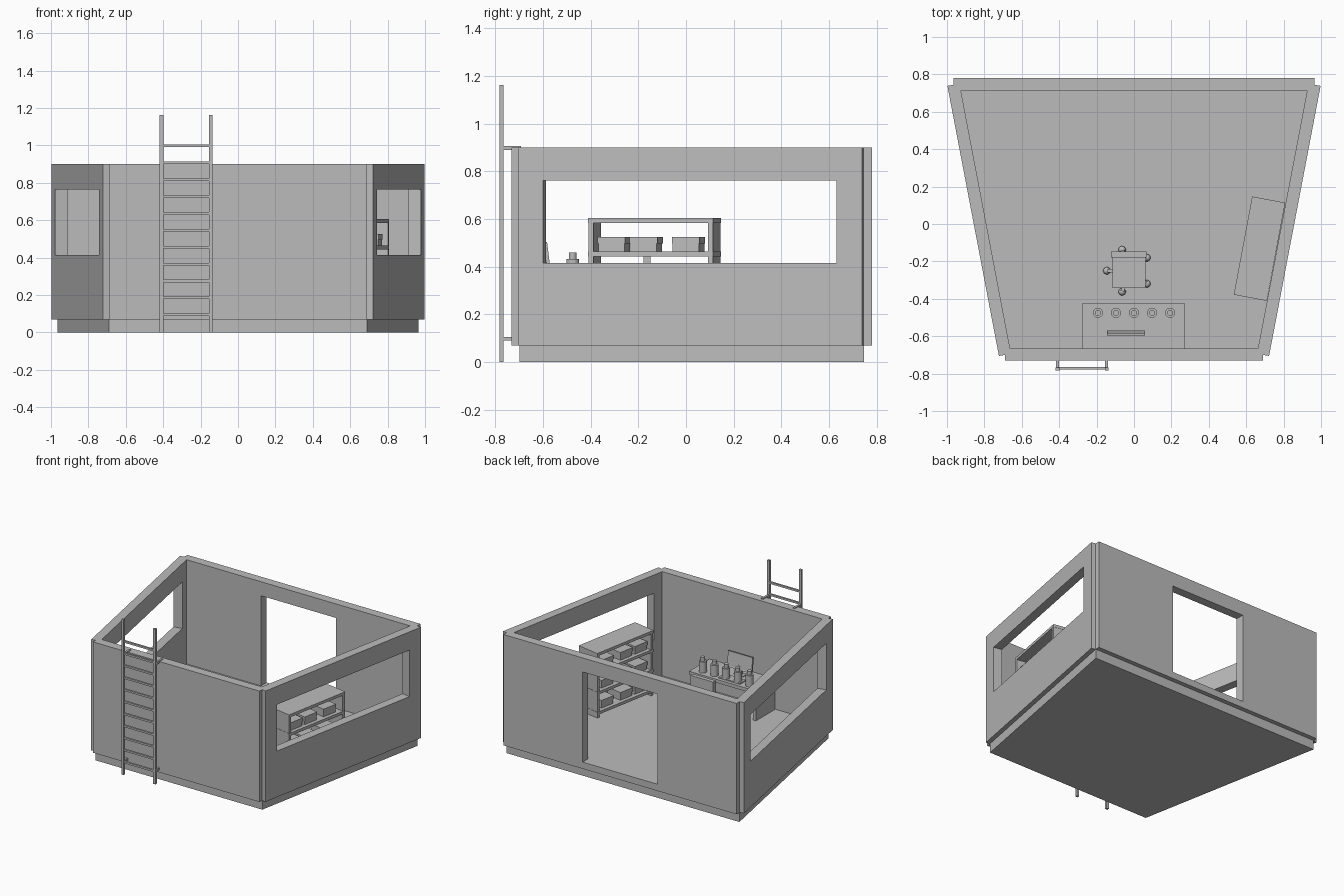
import bpy, bmesh, math
from mathutils import Matrix, Vector

if "Cube" in bpy.data.objects:
    bpy.data.objects.remove(bpy.data.objects["Cube"])

grey = bpy.data.materials.new("plain grey")
grey.diffuse_color = (0.5, 0.5, 0.5, 1)
grey.use_nodes = True
grey.node_tree.nodes["Principled BSDF"].inputs["Base Color"].default_value = grey.diffuse_color


def finish(name, bm, mat=None, smooth=False):
    bmesh.ops.recalc_face_normals(bm, faces=bm.faces)
    me = bpy.data.meshes.new(name)
    bm.to_mesh(me)
    bm.free()
    me.materials.append(grey)
    ob = bpy.data.objects.new(name, me)
    bpy.context.collection.objects.link(ob)
    if mat:
        ob.matrix_world = mat
    if smooth:
        bpy.context.view_layer.objects.active = ob
        ob.select_set(True)
        bpy.ops.object.shade_smooth_by_angle(angle=math.radians(35))
        ob.select_set(False)
    return ob


def box(name, x0, x1, y0, y1, z0, z1, mat=None):
    bm = bmesh.new()
    m = Matrix.Translation(((x0 + x1) / 2, (y0 + y1) / 2, (z0 + z1) / 2)) @ \
        Matrix.Diagonal((x1 - x0, y1 - y0, z1 - z0, 1))
    bmesh.ops.create_cube(bm, size=1, matrix=m)
    return finish(name, bm, mat)


def cyl(name, x, y, z0, z1, r, n=20):
    bm = bmesh.new()
    bmesh.ops.create_cone(bm, cap_ends=True, segments=n, radius1=r, radius2=r, depth=z1 - z0,
                          matrix=Matrix.Translation((x, y, (z0 + z1) / 2)))
    return finish(name, bm, None, True)


def place(x, y, deg):
    return Matrix.Translation((x, y, 0)) @ Matrix.Rotation(math.radians(deg), 4, 'Z')


def framed_wall(name, half, hole, z0, z1, mat, t=0.066):
    """Wall along local x with one rectangular opening."""
    bm = bmesh.new()
    ring = []
    for h, a, b in ((half, 0.07, 0.9), (hole, z0, z1)):
        ring.append([bm.verts.new((x, -t / 2, z))
                     for x, z in ((-h, a), (h, a), (h, b), (-h, b))])
    o, i = ring
    faces = [bm.faces.new((o[k], o[(k + 1) % 4], i[(k + 1) % 4], i[k])) for k in range(4)]
    ext = bmesh.ops.extrude_face_region(bm, geom=faces, use_keep_orig=True)
    bmesh.ops.translate(bm, vec=(0, t, 0),
                        verts=[v for v in ext["geom"] if isinstance(v, bmesh.types.BMVert)])
    return finish(name, bm, mat)


# floor slab: trapezoid
FLOOR = 0.12
bm = bmesh.new()
base = bm.faces.new([bm.verts.new((x, y, 0)) for x, y in
                     ((-0.69, -0.698), (0.69, -0.698), (0.965, 0.747), (-0.965, 0.747))])
ext = bmesh.ops.extrude_face_region(bm, geom=[base], use_keep_orig=True)
bmesh.ops.translate(bm, vec=(0, 0, FLOOR),
                    verts=[v for v in ext["geom"] if isinstance(v, bmesh.types.BMVert)])
finish("floor_slab", bm)

# walls, with long side windows and a rear doorway
box("front_wall", -0.69, 0.69, -0.731, -0.665, 0.07, 0.9)
framed_wall("back_wall", 0.965, 0.31, FLOOR, 0.795, place(0, 0.747, 0))
framed_wall("right_wall", 0.735, 0.627, 0.415, 0.763, place(0.8275, 0.0225, 79.2))
framed_wall("left_wall", 0.735, 0.627, 0.415, 0.763, place(-0.8275, 0.0225, -79.2))

# ladder
for side, x in (("left", -0.409), ("right", -0.146)):
    box(f"ladder_{side}_rail", x - 0.01, x + 0.01, -0.782, -0.766, 0, 1.162)
    box(f"ladder_{side}_top_bracket", x - 0.008, x + 0.008, -0.77, -0.692, 0.89, 0.906)
    box(f"ladder_{side}_low_bracket", x - 0.008, x + 0.008, -0.77, -0.72, 0.09, 0.106)
for k in range(11):
    z = 0.094 + 0.0903 * k
    box(f"ladder_rung_{k + 1}", -0.409, -0.146, -0.779, -0.765, z - 0.007, z + 0.007)

# shelf unit against the right wall
unit = place(0.671, -0.132, -10.6)
for k, z in enumerate((0.155, 0.305, 0.455, 0.595)):
    box(f"shelf_board_{k + 1}", -0.09, 0.09, -0.267, 0.267, z - 0.011, z + 0.01, unit)
    if k < 3:
        for j, y in enumerate((-0.172, -0.035, 0.145)):
            box(f"storage_box_{k}_{j}", -0.062, 0.062, y - 0.056, y + 0.056, z + 0.01, z + 0.042, unit)
            box(f"storage_lid_{k}_{j}", -0.066, 0.066, y - 0.059, y + 0.059, z + 0.042, z + 0.07, unit)
for s, y in (("front", -0.255), ("back", 0.255)):
    box(f"shelf_{s}_panel", -0.088, 0.088, y - 0.01, y + 0.01, FLOOR, 0.59, unit)

# desk
DESK = 0.35
box("desk_top", -0.278, 0.272, -0.665, -0.425, DESK - 0.025, DESK)
for s, x in (("left", -0.263), ("right", 0.257)):
    box(f"desk_{s}_panel", x - 0.011, x + 0.011, -0.66, -0.435, FLOOR, DESK - 0.025)

# keyboard and screen
box("keyboard", -0.133, 0.045, -0.52, -0.45, DESK, DESK + 0.008)
tilt = Matrix.Translation((-0.043, -0.575, 0.388)) @ Matrix.Rotation(math.radians(7), 4, 'X')
bm = bmesh.new()
bmesh.ops.create_cube(bm, size=1, matrix=Matrix.Translation((0, 0, 0.058)) @
                      Matrix.Diagonal((0.204, 0.013, 0.117, 1)))
bm.normal_update()
face = [f for f in bm.faces if f.normal.y > 0.9]
bmesh.ops.inset_region(bm, faces=face, thickness=0.01, depth=-0.003)
finish("screen", bm, tilt)
box("screen_stand", -0.06, -0.026, -0.59, -0.574, DESK, 0.42)
box("screen_foot", -0.083, -0.003, -0.605, -0.56, DESK, DESK + 0.006)

# row of bottles
for k in range(5):
    x = 0.0965 * (k - 2)
    cyl(f"bottle_{k + 1}", x, -0.475, DESK, 0.433, 0.027)
    cyl(f"bottle_cap_{k + 1}", x, -0.475, 0.433, 0.461, 0.016)

# swivel chair with five castors
CX, CY = -0.027, -0.25
box("chair_seat", CX - 0.088, CX + 0.088, CY - 0.092, CY + 0.085, 0.25, 0.28)
box("chair_back", CX - 0.095, CX + 0.095, CY + 0.072, CY + 0.102, 0.31, 0.48)
box("chair_back_support", CX - 0.018, CX + 0.018, CY + 0.07, CY + 0.085, 0.255, 0.33)
cyl("chair_column", CX, CY, 0.15, 0.25, 0.016)
for k in range(5):
    a = 36 + 72 * k
    box(f"chair_spoke_{k + 1}", 0, 0.115, -0.01, 0.01, 0.152, 0.168, place(CX, CY, a))
    bm = bmesh.new()
    p = place(CX, CY, a) @ Vector((0.118, 0, FLOOR + 0.02))
    bmesh.ops.create_uvsphere(bm, u_segments=14, v_segments=8, radius=0.02,
                              matrix=Matrix.Translation(p))
    finish(f"chair_castor_{k + 1}", bm, None, True)
